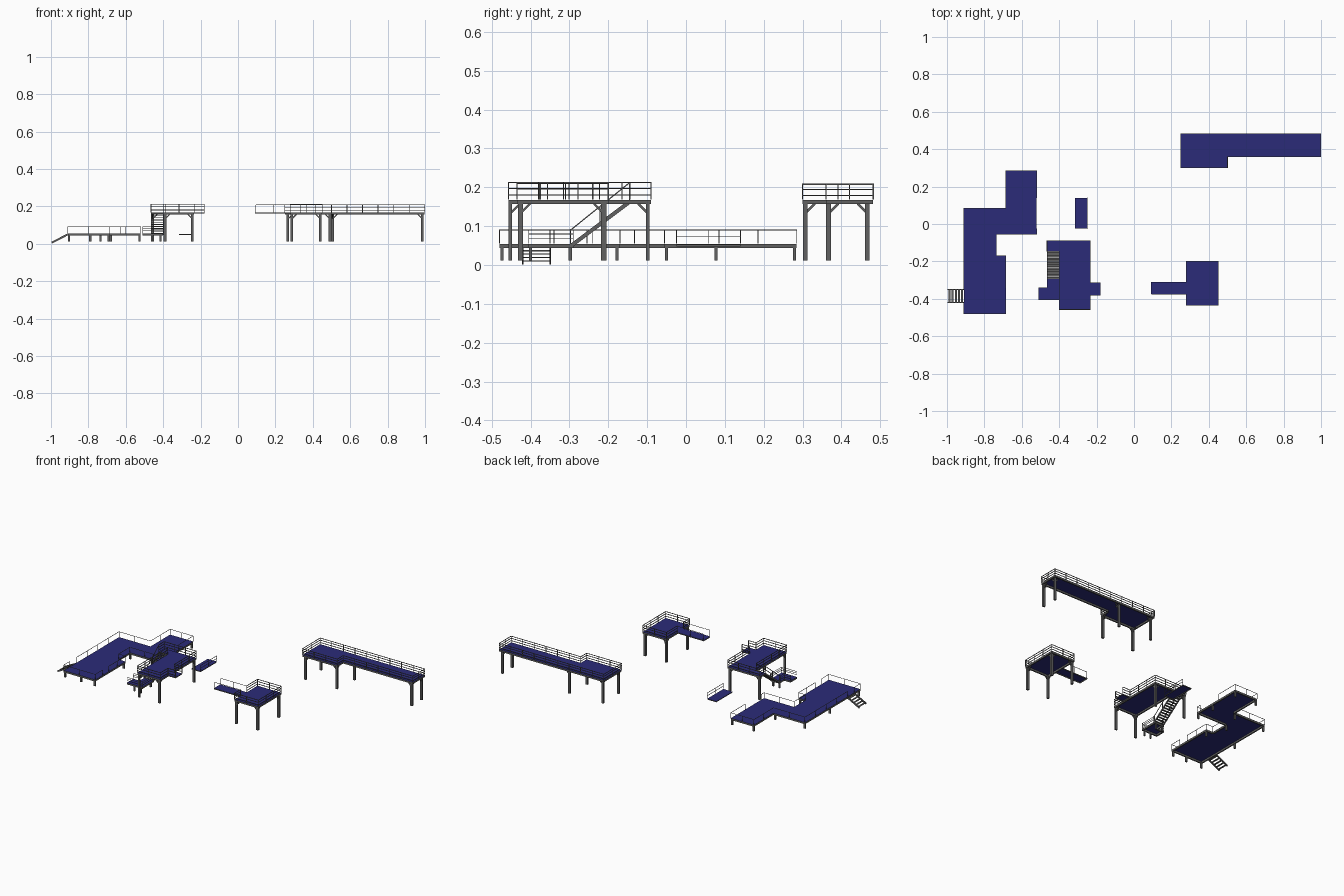
import bpy, bmesh, math
from mathutils import Vector, Matrix

if "Cube" in bpy.data.objects:
    bpy.data.objects.remove(bpy.data.objects["Cube"])

Z = Vector((0, 0, 1))


def material(name, color):
    m = bpy.data.materials.new(name)
    m.diffuse_color = color
    m.use_nodes = True
    m.node_tree.nodes["Principled BSDF"].inputs["Base Color"].default_value = m.diffuse_color
    return m


BLUE = material("deck_blue", (0.024, 0.024, 0.19, 1))
STEEL = material("dark_steel", (0.12, 0.12, 0.12, 1))


def finish(bm, name, mat):
    me = bpy.data.meshes.new(name)
    bm.to_mesh(me)
    bm.free()
    me.materials.append(mat)
    ob = bpy.data.objects.new(name, me)
    bpy.context.collection.objects.link(ob)


def bar(bm, a, b, w, h=None):
    """Box running from a to b, w wide sideways and h tall."""
    a, b = Vector(a), Vector(b)
    h = h or w
    d = (b - a).normalized()
    side = Vector((1, 0, 0)) if abs(d.z) > 0.999 else d.cross(Z).normalized()
    up = side.cross(d)
    rot = Matrix((side, d, up)).transposed().to_4x4()
    size = Matrix.Diagonal((w, (b - a).length, h, 1))
    bmesh.ops.create_cube(bm, size=1, matrix=Matrix.Translation((a + b) / 2) @ rot @ size)


def deck(name, pts, z, beam=0.008, depth=0.011):
    """Blue deck sheet with edge beams below it; pts run anticlockwise."""
    bm = bmesh.new()
    bm.faces.new([bm.verts.new((x, y, z)) for x, y in pts])
    finish(bm, name + "_deck", BLUE)
    bm = bmesh.new()
    for p, q in zip(pts, pts[1:] + pts[:1]):
        a, b = Vector((*p, 0)), Vector((*q, 0))
        off = Z.cross((b - a).normalized()) * beam / 2 + Z * (z - depth / 2 - 0.0005)
        bar(bm, a + off, b + off, beam, depth)
    finish(bm, name + "_edge_beams", STEEL)


def railing(name, paths, z, height, levels, gap=0.085, t=0.003):
    """Posts and horizontal bars along each path; levels are fractions of height."""
    bm = bmesh.new()
    for path in paths:
        for p, q in zip(path, path[1:]):
            a, b = Vector((*p, z)), Vector((*q, z))
            n = max(1, round((b - a).length / gap))
            for i in range(n + 1):
                c = a.lerp(b, i / n)
                bar(bm, c, c + Z * height, t)
            for f in levels:
                bar(bm, a + Z * height * f, b + Z * height * f, t)
    finish(bm, name + "_railing", STEEL)


def legs(name, spots, top, w, d, brace=0.0):
    """Columns; each spot is x, y and the directions in which knee braces lean."""
    bm = bmesh.new()
    for x, y, sx, sy in spots:
        bar(bm, (x, y, 0.012), (x, y, top), w, d)
        if brace:
            for dx, dy in ((sx, 0), (0, sy)):
                bar(bm, (x, y, top - brace), (x + dx * brace, y + dy * brace, top), 0.006)
    finish(bm, name + "_legs", STEEL)


def stairs(name, low, high, side, width, steps, tread):
    """Stringers and treads between the low and high centre points."""
    low, high, side = Vector(low), Vector(high), Vector(side)
    bm = bmesh.new()
    for s in (-1, 1):
        o = side * s * width / 2
        bar(bm, low + o, high + o, 0.004, 0.01)
    for i in range(steps):
        c = low.lerp(high, (i + 0.5) / steps)
        bar(bm, c - side * width / 2, c + side * width / 2, tread, 0.003)
    finish(bm, name + "_stairs", STEEL)


LOW, HIGH = 0.055, 0.168
RAILS_LOW, RAILS_HIGH = (1,), (0.28, 0.66, 1)

# Low stepped platform
low_pts = [(-.91, -.48), (-.685, -.48), (-.685, -.17), (-.735, -.17), (-.735, -.055),
           (-.52, -.055), (-.52, .285), (-.685, .285), (-.685, .085), (-.91, .085)]
deck("low_platform", low_pts, LOW)
railing("low_platform", [
    [(-.91, -.42), (-.91, -.48), (-.685, -.48), (-.685, -.405)],
    [(-.685, -.34), (-.685, -.17), (-.735, -.17), (-.735, -.055), (-.52, -.055), (-.52, -.025)],
    [(-.52, .14), (-.52, .285), (-.685, .285), (-.685, .085), (-.91, .085), (-.91, -.35)]],
    LOW, 0.035, RAILS_LOW, gap=0.1, t=0.002)
legs("low_platform", [(x, y, 0, 0) for x, y in (
    (-.904, -.474), (-.79, -.474), (-.691, -.474), (-.904, -.178), (-.691, -.178),
    (-.526, -.05), (-.735, -.05), (-.904, .077), (-.691, .077), (-.526, .077),
    (-.526, .279), (-.679, .279))], 0.045, 0.012, 0.008)
stairs("low_platform", (-.995, -.385, .006), (-.91, -.385, .05), (0, 1, 0), 0.07, 5, 0.011)

# Tall platform with upper landing strip
tall_pts = [(-.40, -.457), (-.235, -.457), (-.235, -.09), (-.465, -.09), (-.465, -.145), (-.40, -.145)]
deck("tall_platform", tall_pts, HIGH)
railing("tall_platform", [
    [(-.235, -.38), (-.235, -.457), (-.40, -.457), (-.40, -.145)],
    [(-.235, -.315), (-.235, -.09), (-.465, -.09), (-.465, -.145)]], HIGH, 0.044, RAILS_HIGH)
legs("tall_platform", [(-.39, -.452, 1, 1), (-.245, -.452, -1, 1),
                       (-.245, -.098, -1, -1), (-.457, -.098, 1, -1)], 0.158, 0.014, 0.009, 0.025)

# Bridge stub on the tall platform
deck("bridge_stub", [(-.235, -.38), (-.18, -.38), (-.18, -.315), (-.235, -.315)], HIGH, 0.003, 0.006)
railing("bridge_stub", [[(-.235, y), (-.18, y)] for y in (-.38, -.315)], HIGH, 0.044, RAILS_HIGH)

# Tall stairs with handrails and lower landing
stairs("tall", (-.432, -.295, .05), (-.432, -.142, .165), (1, 0, 0), 0.064, 12, 0.012)
bm = bmesh.new()
for x in (-.464, -.40):
    bar(bm, (x, -.297, .09), (x, -.145, .212), 0.003)
    for f in (0, 0.5):
        y, z = -.297 + .152 * f, .05 + .115 * f
        bar(bm, (x, y, z), (x, y, z + .042), 0.003)
finish(bm, "stair_handrails", STEEL)
deck("lower_landing", [(-.51, -.405), (-.40, -.405), (-.40, -.29), (-.465, -.29),
                       (-.465, -.34), (-.51, -.34)], LOW)
railing("lower_landing", [[(-.51, -.405), (-.40, -.405), (-.40, -.29)],
                          [(-.51, -.34), (-.465, -.34), (-.465, -.29)]],
        LOW, 0.035, (0.4, 0.7, 1), t=0.002)
legs("lower_landing", [(x, y, 0, 0) for x in (-.46, -.415) for y in (-.4, -.298)], 0.045, 0.01, 0.008)

# Floating walkway
deck("floating_walkway", [(-.315, -.025), (-.25, -.025), (-.25, .14), (-.315, .14)], LOW - .002, 0.003, 0.005)
railing("floating_walkway", [[(-.25, -.025), (-.25, .14)]], LOW, 0.035, (0.5, 1), t=0.002)

# Square platform with its bridge
deck("square_platform", [(.28, -.435), (.45, -.435), (.45, -.2), (.28, -.2)], HIGH)
railing("square_platform", [[(.28, -.375), (.28, -.435), (.45, -.435), (.45, -.2), (.28, -.2), (.28, -.31)]],
        HIGH, 0.042, RAILS_HIGH)
legs("square_platform", [(x, y, sx, sy) for x, sx in ((.288, 1), (.44, -1))
                         for y, sy in ((-.426, 1), (-.212, -1))], 0.158, 0.013, 0.014, 0.025)
deck("square_bridge", [(.09, -.375), (.28, -.375), (.28, -.31), (.09, -.31)], HIGH, 0.003, 0.006)
railing("square_bridge", [[(.095, y), (.28, y)] for y in (-.375, -.31)], HIGH, 0.04, (1,), t=0.002)

# Long platform with side bay
long_pts = [(.25, .3), (.5, .3), (.5, .36), (.998, .36), (.998, .482), (.25, .482)]
deck("long_platform", long_pts, HIGH)
railing("long_platform", [long_pts + long_pts[:1]], HIGH, 0.04, RAILS_HIGH, gap=0.08)
legs("long_platform", [(.267, .307, 1, 1), (.267, .467, 1, -1), (.505, .467, 1, -1),
                       (.492, .307, -1, 1), (.985, .367, -1, 1), (.985, .467, -1, -1)],
     0.158, 0.014, 0.012, 0.025)
